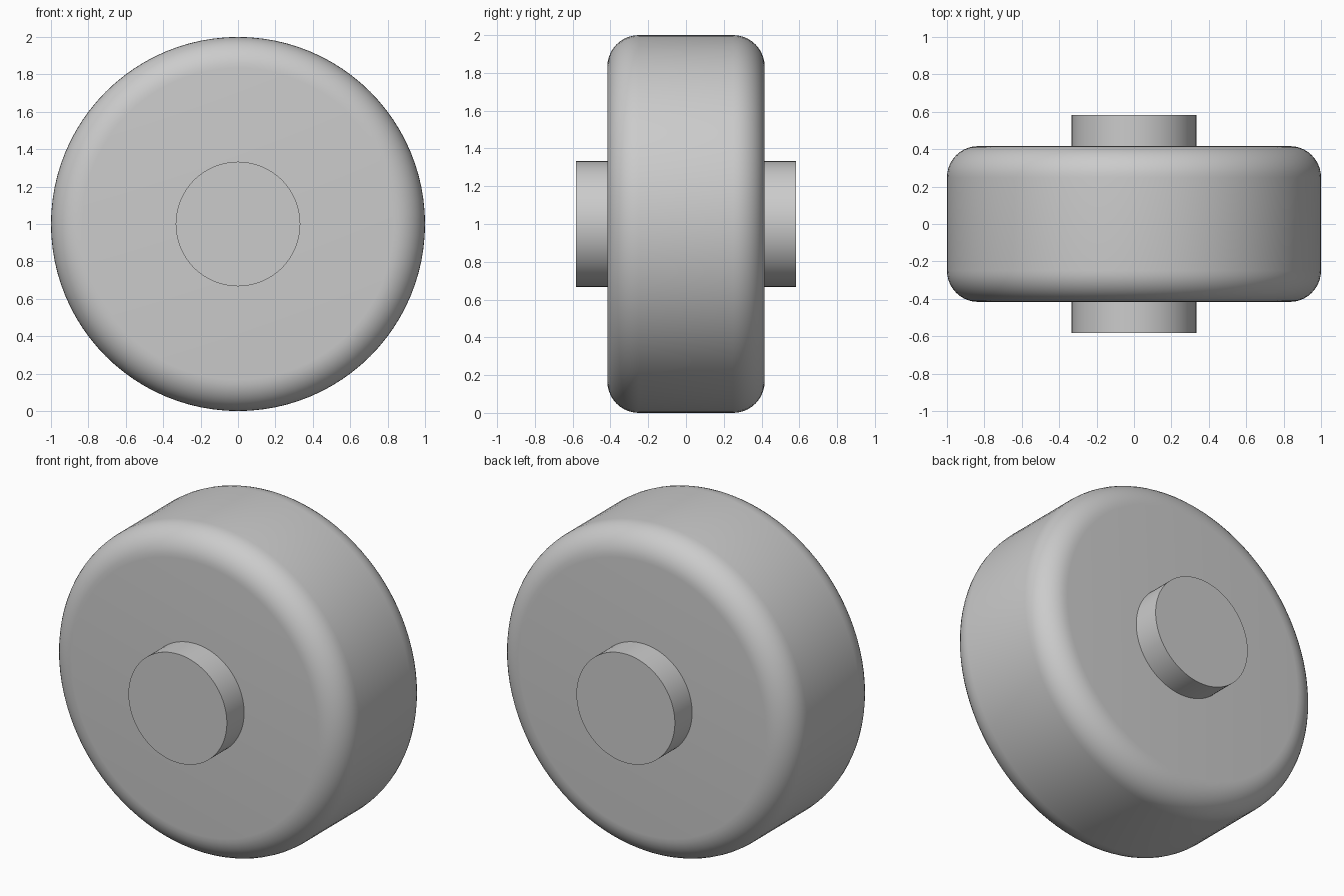
import bpy
from math import radians

if "Cube" in bpy.data.objects:
    bpy.data.objects.remove(bpy.data.objects["Cube"], do_unlink=True)

grey = bpy.data.materials.new("plain_grey")
grey.use_nodes = True
colour = (0.6, 0.6, 0.6, 1)
grey.diffuse_color = colour
grey.node_tree.nodes["Principled BSDF"].inputs["Base Color"].default_value = colour


def disc(name, radius, width, y=0.0, bevel=0.0):
    """Cylinder along y at wheel height, with optional rounded rims."""
    bpy.ops.mesh.primitive_cylinder_add(vertices=96, radius=radius, depth=width,
                                        location=(0, y, 1), rotation=(radians(90), 0, 0))
    obj = bpy.context.object
    obj.name = name
    obj.data.materials.append(grey)
    if bevel:
        mod = obj.modifiers.new("rounded_rim", 'BEVEL')
        mod.width = bevel
        mod.segments = 10
        mod.limit_method = 'ANGLE'
        bpy.ops.object.modifier_apply(modifier=mod.name)
    bpy.ops.object.shade_smooth_by_angle(angle=radians(30))
    return obj


# Wheel with rounded rims
disc("wheel", 1.0, 0.833, bevel=0.167)

# Axle stubs on both sides
for name, side in (("front_axle_stub", -1), ("back_axle_stub", 1)):
    disc(name, 0.333, 0.177, y=side * 0.495)
